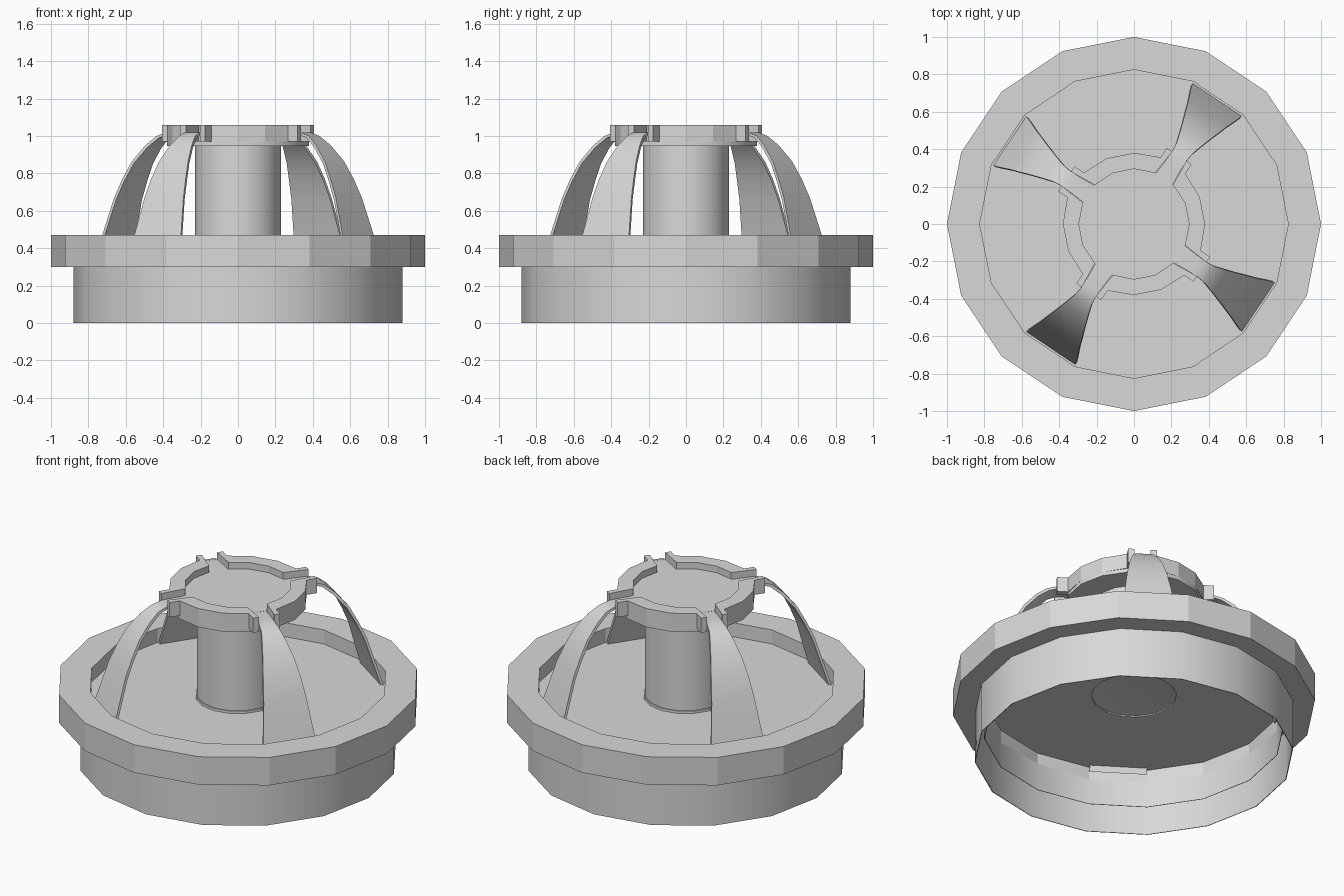
import bpy, bmesh, math
from mathutils import Vector, Matrix

if "Cube" in bpy.data.objects:
    bpy.data.objects.remove(bpy.data.objects["Cube"], do_unlink=True)

SIDES = 16
STEP = 2 * math.pi / SIDES
LEG_ANGLE = 2.5 * STEP

grey = bpy.data.materials.new("plain_grey")
grey.use_nodes = True
COLOUR = (0.69, 0.69, 0.69, 1)
grey.diffuse_color = COLOUR
grey.node_tree.nodes["Principled BSDF"].inputs["Base Color"].default_value = COLOUR


def finish(name, bm, smooth=False):
    bmesh.ops.recalc_face_normals(bm, faces=bm.faces)
    mesh = bpy.data.meshes.new(name)
    bm.to_mesh(mesh)
    bm.free()
    mesh.materials.append(grey)
    obj = bpy.data.objects.new(name, mesh)
    bpy.context.collection.objects.link(obj)
    if smooth:
        bpy.ops.object.select_all(action="DESELECT")
        obj.select_set(True)
        bpy.context.view_layer.objects.active = obj
        bpy.ops.object.shade_smooth_by_angle(angle=math.radians(35))


def lathe(name, profile, smooth=False):
    """Spin a closed (radius, height) profile; points on the axis are merged."""
    bm = bmesh.new()
    verts = [bm.verts.new((0, r, z)) for r, z in profile]
    edges = [bm.edges.new((a, b)) for a, b in zip(verts, verts[1:] + verts[:1])]
    bmesh.ops.spin(bm, geom=verts + edges, cent=(0, 0, 0), axis=(0, 0, 1),
                   angle=2 * math.pi, steps=SIDES, use_merge=True)
    bmesh.ops.remove_doubles(bm, verts=bm.verts, dist=1e-4)
    bmesh.ops.dissolve_degenerate(bm, edges=bm.edges, dist=1e-4)
    finish(name, bm, smooth)


def extrude(bm, faces, offset):
    """Thicken a flat sheet or strip along one direction."""
    geom = bmesh.ops.extrude_face_region(bm, geom=faces)["geom"]
    bmesh.ops.translate(bm, vec=offset,
                        verts=[g for g in geom if isinstance(g, bmesh.types.BMVert)])


# Base: flange ring, outer skirt, inner sleeve and recessed floor
lathe("flange_ring", [(0.825, 0.3), (1, 0.3), (1, 0.47), (0.825, 0.47)])
lathe("base_skirt", [(0.88, 0), (0.88, 0.3), (0.876, 0.3), (0.876, 0)], True)
lathe("inner_sleeve", [(0.825, 0.145), (0.828, 0.145), (0.828, 0.31), (0.825, 0.31)], True)
lathe("recessed_floor", [(0, 0.405), (0.225, 0.405), (0.225, 0.385), (0.826, 0.385),
                         (0.826, 0.378), (0.235, 0.378), (0.235, 0.4), (0, 0.4)])

# Centre column, and the plate with a raised dish on top of it
lathe("centre_column", [(0, 0.403), (0.23, 0.384), (0.23, 0.955), (0, 0.955)], True)
lathe("top_plate", [(0, 0.947), (0.38, 0.947), (0.38, 0.972), (0.298, 0.972),
                    (0.298, 1.02), (0, 1.02)], True)


def polar(radius, angle):
    return Vector((radius * math.cos(angle), radius * math.sin(angle), 0))


def beside_leg(distance, offset, angle):
    """Point out along a leg, shifted sideways."""
    return polar(distance, angle) + polar(offset, angle + math.pi / 2)


def rim_segment(index):
    """Raised rim between two legs, with a small tab at each end."""
    a, b = LEG_ANGLE + index * math.pi / 2, LEG_ANGLE + (index + 1) * math.pi / 2
    inner = [polar(0.295, a + STEP * (k + 0.5)) for k in range(4)]
    outer = [polar(0.38, a + STEP * (k + 0.5)) for k in range(4)]
    tab = ((0.375, 0.08), (0.435, 0.08), (0.435, 0.045))
    end_a = [beside_leg(d, s, a) for d, s in tab]
    end_b = [beside_leg(d, -s, b) for d, s in reversed(tab)]
    bm = bmesh.new()
    loop = inner + end_b + outer[2:0:-1] + end_a
    face = bm.faces.new([bm.verts.new(p + Vector((0, 0, 0.97))) for p in loop])
    extrude(bm, [face], (0, 0, 0.09))
    finish(f"rim_segment_{index + 1}", bm)


# Leg rows: distance from the axis, height, half width
LEG = [(0.28, 1.019, 0.055), (0.4, 1.02, 0.047), (0.44, 1.018, 0.046), (0.49, 1.0, 0.052),
       (0.55, 0.95, 0.07), (0.62, 0.865, 0.093), (0.67, 0.77, 0.111), (0.713, 0.67, 0.125),
       (0.773, 0.47, 0.15), (0.808, 0.355, 0.16)]


def leg(index):
    """Curved strip that widens from the plate down to the floor."""
    bm = bmesh.new()
    rows = [[bm.verts.new((d, s * w, z)) for s in (-1, 1)] for d, z, w in LEG]
    faces = [bm.faces.new((a, c, d, b)) for (a, b), (c, d) in zip(rows, rows[1:])]
    extrude(bm, faces, (-0.012, 0, -0.012))
    bmesh.ops.transform(bm, verts=bm.verts,
                        matrix=Matrix.Rotation(LEG_ANGLE + index * math.pi / 2, 4, "Z"))
    finish(f"curved_leg_{index + 1}", bm, True)


for i in range(4):
    rim_segment(i)
    leg(i)
